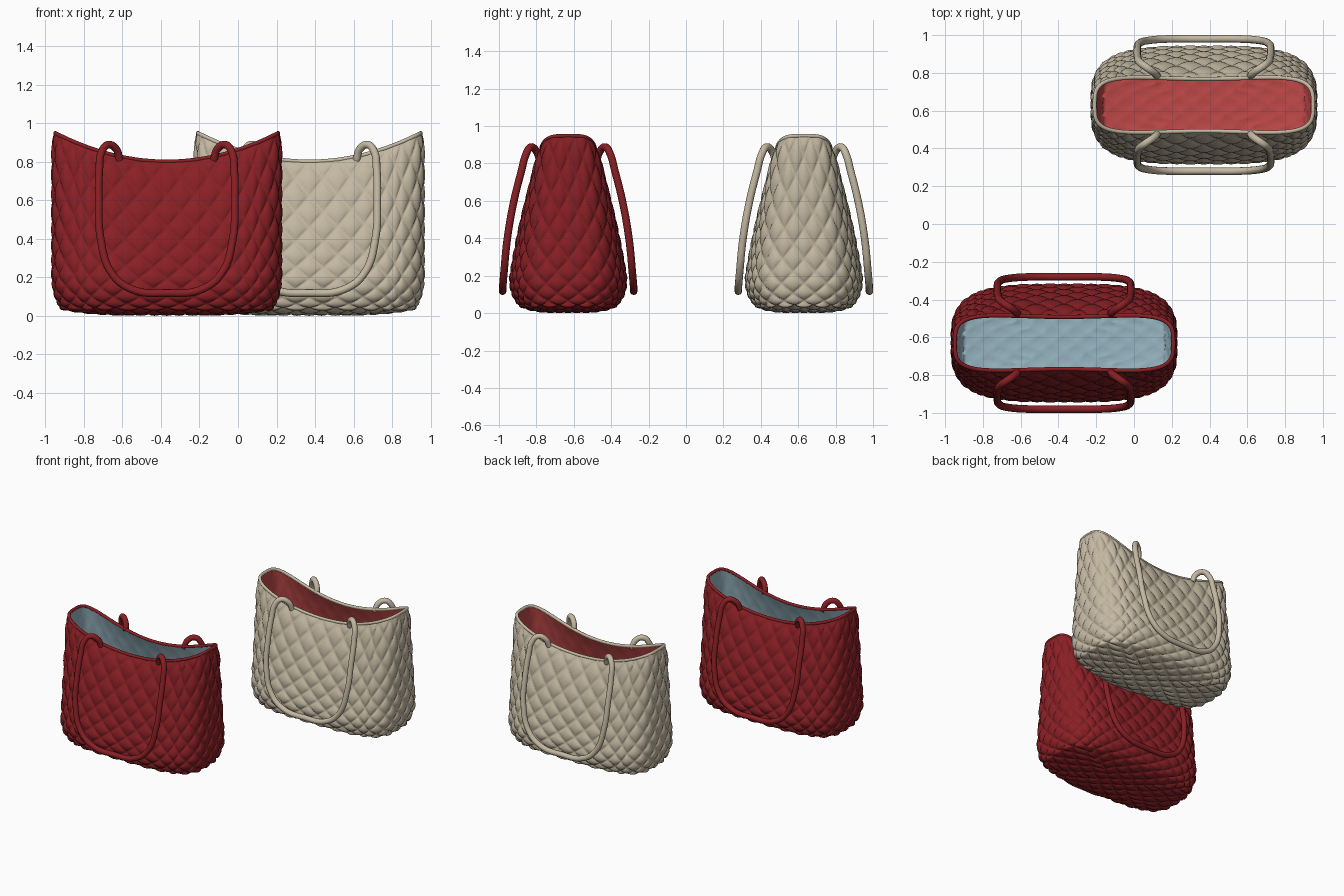
import bpy, bmesh, math
from mathutils import Vector

if "Cube" in bpy.data.objects:
    bpy.data.objects.remove(bpy.data.objects["Cube"])

NX, NY, ROWS = 8, 5, 6          # quilt diamonds along front, end, and height
POW = 3.5                       # roundness of the plan outline


def material(name, rgb):
    m = bpy.data.materials.new(name)
    m.diffuse_color = (*rgb, 1)
    m.use_nodes = True
    m.node_tree.nodes["Principled BSDF"].inputs["Base Color"].default_value = m.diffuse_color
    return m


def outline(p, q):
    # square coordinates -> rounded rectangle of unit half size
    m = max(abs(p), abs(q))
    if m < 1e-6:
        return 0.0, 0.0
    f = m / (abs(p) ** POW + abs(q) ** POW) ** (1 / POW)
    return p * f, q * f


def side_point(p, q, t, inset=0.0):
    # bag wall: t = 0 at the base edge, 1 at the dipped rim
    x, y = outline(p, q)
    z = 0.045 + (0.755 + 0.148 * x * x) * t
    c = min(1, (z - 0.01) / 0.2)
    tuck = 1 - math.sqrt(1 - (1 - c) ** 2)
    a = 0.585 - 0.10 * tuck - inset
    b = 0.33 - 0.15 * z - 0.17 * tuck - 0.065 * t ** 3 * (1 - x * x) - inset
    return Vector((x * a, y * b, z))


def quilt(s, t):
    return math.sqrt(abs(math.sin(math.pi * (s + t)) * math.sin(math.pi * (s - t))))


def perimeter(w, d):
    return ([(i, 0) for i in range(w)] + [(w, j) for j in range(d)] +
            [(i, d) for i in range(w, 0, -1)] + [(0, j) for j in range(d, 0, -1)])


def shell(name, k, offset, puff, mat, loc, inside=False):
    w, d, rows = NX * k, NY * k, ROWS * k
    bm = bmesh.new()
    height = []

    def add(co, h):
        height.append(h)
        return bm.verts.new(co)

    def quad(A, B, C, D, i, j):
        # split along the quilting seam
        if (i + j + 1) % k == 0:
            tris = ((A, B, D), (B, C, D))
        else:
            tris = ((A, B, C), (A, C, D))
        for t in tris:
            bm.faces.new(t).smooth = True

    # base
    edge = side_point(1, 0, 0).x, side_point(0, 1, 0).y
    base = {}
    for i in range(w + 1):
        for j in range(d + 1):
            p, q = 2 * i / w - 1, 2 * j / d - 1
            x, y = outline(p, q)
            m = max(abs(p), abs(q))
            base[i, j] = add((x * edge[0], y * edge[1], 0.016 + 0.029 * m ** 4),
                             quilt(i / k, j / k))
    for i in range(w):
        for j in range(d):
            quad(base[i, j], base[i, j + 1], base[i + 1, j + 1], base[i + 1, j], i, j)

    # walls
    ring = perimeter(w, d)
    n = len(ring)
    low = [base[c] for c in ring]
    for r in range(rows):
        v = (r + 1) / k
        fade = min(1, (ROWS - v) * 4)
        high = [add(side_point(2 * i / w - 1, 2 * j / d - 1, (v / ROWS) ** 1.5),
                    quilt(u / k, v) * fade) for u, (i, j) in enumerate(ring)]
        for u in range(n):
            e = (u + 1) % n
            quad(low[u], low[e], high[e], high[u], u, r)
        low = high

    # puff the padding outwards
    bm.normal_update()
    moves = [vt.normal * (offset + puff * h) for vt, h in zip(bm.verts, height)]
    for vt, mv in zip(bm.verts, moves):
        vt.co += mv
    if inside:
        bmesh.ops.reverse_faces(bm, faces=bm.faces[:])
    me = bpy.data.meshes.new(name)
    bm.to_mesh(me)
    bm.free()
    me.materials.append(mat)
    ob = bpy.data.objects.new(name, me)
    ob.location = loc
    bpy.context.collection.objects.link(ob)


def tube(name, pts, radius, mat, loc, cyclic=False):
    cu = bpy.data.curves.new(name, 'CURVE')
    cu.dimensions = '3D'
    cu.bevel_depth = radius
    cu.bevel_resolution = 4
    cu.resolution_u = 2 if cyclic else 8
    cu.use_fill_caps = True
    sp = cu.splines.new('BEZIER')
    sp.bezier_points.add(len(pts) - 1)
    for bp, co in zip(sp.bezier_points, pts):
        bp.co = co
        bp.handle_left_type = bp.handle_right_type = 'AUTO'
    sp.use_cyclic_u = cyclic
    cu.materials.append(mat)
    ob = bpy.data.objects.new(name, cu)
    ob.location = loc
    bpy.context.collection.objects.link(ob)


# half of a hanging handle, front side
HALF = [(-0.245, -0.15, 0.81), (-0.262, -0.17, 0.865), (-0.305, -0.20, 0.888),
        (-0.338, -0.225, 0.85), (-0.35, -0.25, 0.76), (-0.353, -0.29, 0.6),
        (-0.343, -0.325, 0.4), (-0.285, -0.343, 0.22), (-0.18, -0.35, 0.137)]
HANDLE = HALF + [(0, -0.35, 0.118)] + [(-x, y, z) for x, y, z in reversed(HALF)]


def bag(label, loc, outer, inner):
    shell(label + "_quilted_body", 12, 0.0, 0.016, outer, loc)
    shell(label + "_lining", 6, -0.014, 0.004, inner, loc, inside=True)
    rim = [side_point(2 * i / 32 - 1, 2 * j / 20 - 1, 1, 0.007)
           for i, j in perimeter(32, 20)]
    tube(label + "_rim_piping", rim, 0.011, outer, loc, cyclic=True)
    for side, s in (("front", 1), ("back", -1)):
        tube(f"{label}_{side}_handle", [(x, y * s, z) for x, y, z in HANDLE],
             0.02, outer, loc)


red = material("red_leather", (0.25, 0.014, 0.018))
cream = material("cream_leather", (0.55, 0.48, 0.36))
blue = material("blue_lining", (0.31, 0.46, 0.53))
rose = material("red_lining", (0.52, 0.065, 0.065))

bag("red_bag", (-0.37, -0.63, 0), red, blue)
bag("cream_bag", (0.37, 0.63, 0), cream, rose)
